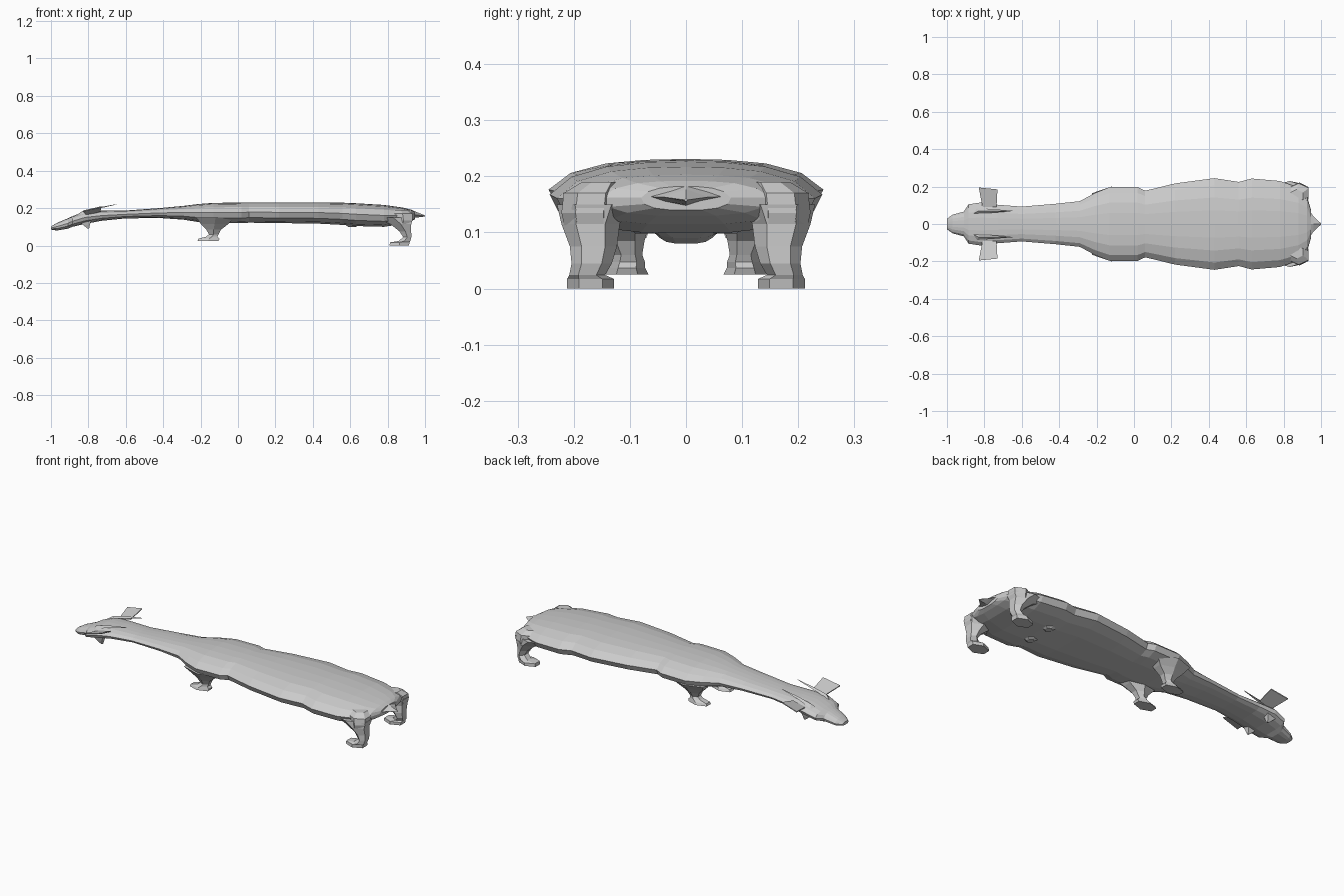
import bpy, bmesh, math


def finish(name, bm, mirror=False):
    bmesh.ops.recalc_face_normals(bm, faces=bm.faces)
    me = bpy.data.meshes.new(name)
    bm.to_mesh(me)
    bm.free()
    ob = bpy.data.objects.new(name, me)
    bpy.context.collection.objects.link(ob)
    if mirror:
        m = ob.modifiers.new("Mirror", 'MIRROR')
        m.use_axis = (False, True, False)
    return ob


def loft(name, rings, mirror=False):
    """Skin a list of equal-length rings and cap both ends."""
    bm = bmesh.new()
    vr = [[bm.verts.new(p) for p in r] for r in rings]
    n = len(vr[0])
    for a, b in zip(vr, vr[1:]):
        for i in range(n):
            j = (i + 1) % n
            bm.faces.new((a[i], a[j], b[j], b[i]))
    bm.faces.new(vr[0])
    bm.faces.new(vr[-1])
    return finish(name, bm, mirror)


def leg(name, secs, sides=6):
    """Leg from stacked rings: x, y, z, radius x, radius y."""
    rings = []
    for x, y, z, rx, ry in secs:
        rings.append([(x + rx * math.cos(math.tau * (k + .5) / sides),
                       y + ry * math.sin(math.tau * (k + .5) / sides) * 1.0, z)
                      for k in range(sides)])
    return loft(name, rings, True)


# Body, neck and head: one faceted skin (x, half width, bottom z, top z)
half = [(0, 1), (.3, .985), (.58, .93), (.84, .78), (1, .52), (.93, .25), (.7, .08), (.35, 0.0)]
profile = half + [(0, 0)] + [(-y, z) for y, z in reversed(half[1:])]
sections = [
    (-1.0, .028, .085, .102), (-.97, .05, .08, .12), (-.91, .066, .09, .145),
    (-.885, .105, .10, .157), (-.82, .115, .115, .182), (-.73, .103, .132, .186),
    (-.6, .093, .145, .187), (-.42, .108, .147, .2), (-.29, .122, .138, .212),
    (-.21, .165, .125, .222), (-.13, .197, .118, .228), (.02, .197, .12, .23),
    (.06, .178, .122, .23), (.22, .217, .12, .231), (.43, .245, .117, .231),
    (.56, .225, .11, .229), (.63, .243, .104, .226), (.78, .23, .1, .217),
    (.88, .195, .115, .203), (.925, .15, .13, .192), (.945, .08, .14, .182)]
loft("body", [[(x, w * y, b + (t - b) * z) for y, z in profile] for x, w, b, t in sections])

# Short pointed tail
loft("tail", [[(.92, .1, .165), (.92, 0, .192), (.92, -.1, .165), (.92, 0, .145)],
              [(.96, .04, .163), (.96, 0, .177), (.96, -.04, .163), (.96, 0, .15)],
              [(1.0, .003, .158), (1.0, 0, .161), (1.0, -.003, .158), (1.0, 0, .155)]])

# Legs with hooves
leg("hind_leg", [(.83, .165, .15, .12, .065), (.87, .17, .115, .065, .052),
                 (.895, .165, .075, .036, .042), (.905, .168, .045, .025, .036),
                 (.89, .176, .024, .036, .032), (.865, .17, .017, .06, .042),
                 (.862, .17, .0, .06, .042)])
leg("front_leg", [(-.12, .13, .15, .12, .07), (-.125, .115, .115, .085, .05),
                  (-.13, .108, .085, .045, .034), (-.13, .103, .06, .03, .025),
                  (-.14, .103, .047, .035, .03), (-.155, .105, .037, .065, .032),
                  (-.16, .105, .025, .065, .038)])

# Haunch lobes behind the hips, beside the tail
leg("haunch", [(.88, .17, .105, .05, .045), (.885, .172, .135, .055, .05),
               (.88, .168, .17, .06, .05), (.87, .15, .19, .04, .035)])

# Flat outward ears, slightly raised at the back edge
bm = bmesh.new()
quad = [(-.81, .09, .168), (-.83, .195, .187), (-.73, .185, .21), (-.735, .09, .185)]
top = [bm.verts.new(p) for p in quad]
bot = [bm.verts.new((x, y, z - .005)) for x, y, z in quad]
bm.faces.new(top)
bm.faces.new(bot[::-1])
for i in range(4):
    j = (i + 1) % 4
    bm.faces.new((top[i], bot[i], bot[j], top[j]))
finish("ear", bm, True)

# Thin swept-back horns
loft("horn", [[(-.86, .055, .165), (-.84, .085, .165), (-.83, .07, .185)],
              [(-.76, .06, .193), (-.76, .08, .193), (-.76, .07, .202)],
              [(-.65, .069, .219), (-.65, .071, .219), (-.65, .07, .221)]], True)

# Jaw points and udder under the body
leg("jaw_point", [(-.82, .075, .135, .05, .025), (-.81, .075, .11, .025, .016),
                  (-.8, .075, .09, .006, .006)], 4)
leg("udder", [(.61, .07, .115, .05, .04), (.61, .07, .098, .02, .02)])
